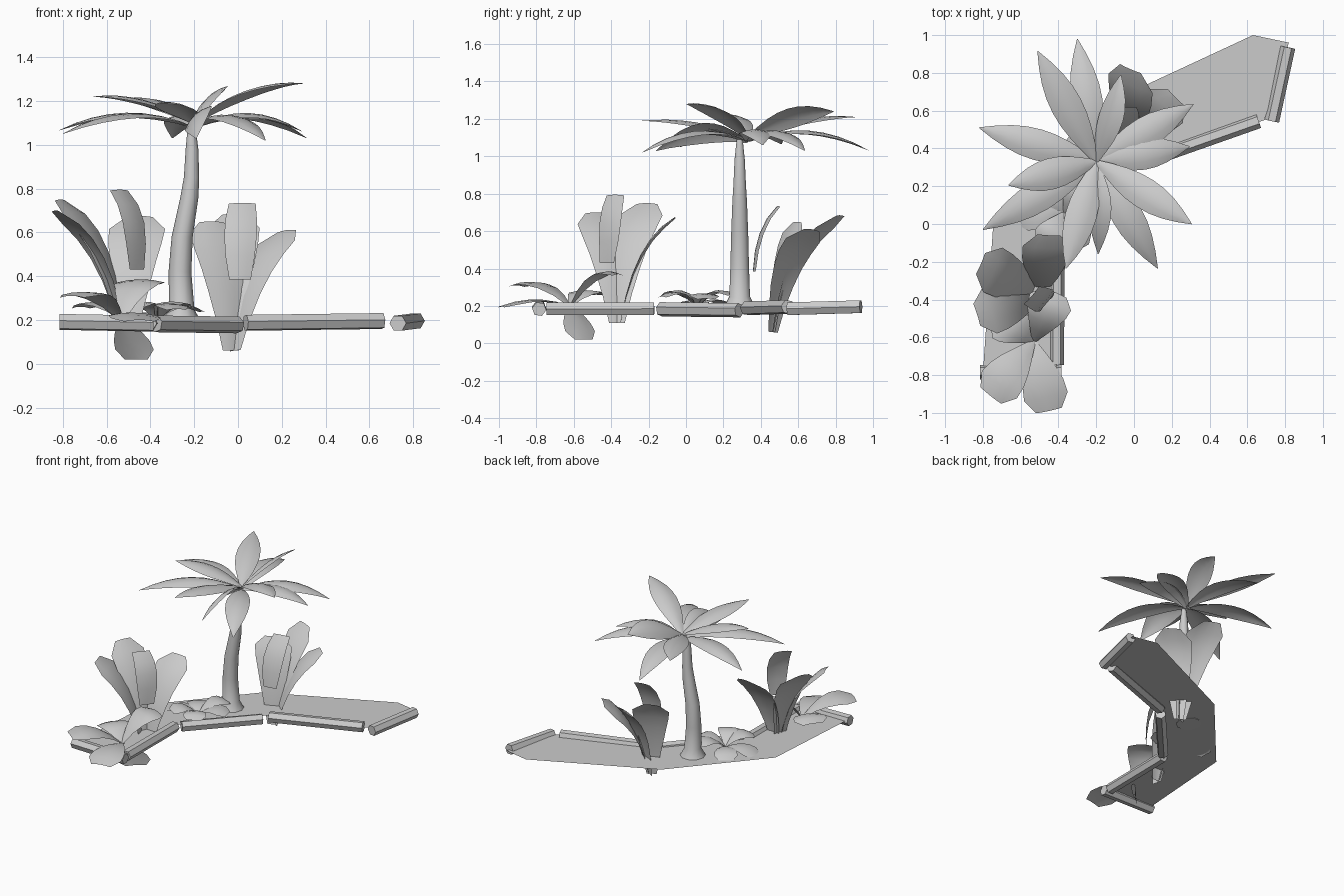
import bpy, bmesh, math
from mathutils import Vector as V

if "Cube" in bpy.data.objects:
    bpy.data.objects.remove(bpy.data.objects["Cube"])

Z = V((0, 0, 1))


def finish(name, bm, angle=None):
    me = bpy.data.meshes.new(name)
    bm.to_mesh(me)
    bm.free()
    ob = bpy.data.objects.new(name, me)
    bpy.context.collection.objects.link(ob)
    if angle:
        bpy.context.view_layer.objects.active = ob
        ob.select_set(True)
        bpy.ops.object.shade_smooth_by_angle(angle=math.radians(angle))
        ob.select_set(False)
    return ob


def blade(bm, a, b, c, widths, side=None, cup=0.15):
    """Leaf sheet along a quadratic curve a-b-c with half widths per row."""
    a, b, c = V(a), V(b), V(c)
    if side is None:
        d = c - a
        side = V((-d.y, d.x, 0))
    side = V(side).normalized()
    rows, n = [], len(widths) - 1
    for i, w in enumerate(widths):
        t = i / n
        p = a * (1 - t) ** 2 + b * 2 * t * (1 - t) + c * t * t
        tan = ((b - a) * (1 - t) + (c - b) * t).normalized()
        nor = tan.cross(side).normalized()
        if nor.z < 0:
            nor = -nor
        rows.append([bm.verts.new(p + side * w * k - nor * cup * w * k * k)
                     for k in (-1, -0.5, 0, 0.5, 1)])
    for r, s in zip(rows, rows[1:]):
        for j in range(4):
            bm.faces.new((r[j], r[j + 1], s[j + 1], s[j]))


def tube(name, path, sides, turn=0.0, angle=None):
    """Tube through (point, radius) rings."""
    bm = bmesh.new()
    axis = (V(path[-1][0]) - V(path[0][0])).normalized()
    u = axis.cross(Z if abs(axis.z) < 0.7 else V((0, 1, 0))).normalized()
    w = axis.cross(u)
    rings = []
    for p, r in path:
        rings.append([bm.verts.new(V(p) + r * (u * math.cos(q) + w * math.sin(q)))
                      for q in (turn + 2 * math.pi * i / sides for i in range(sides))])
    for r, s in zip(rings, rings[1:]):
        for i in range(sides):
            j = (i + 1) % sides
            bm.faces.new((r[i], r[j], s[j], s[i]))
    bm.faces.new(rings[0][::-1])
    bm.faces.new(rings[-1])
    bmesh.ops.recalc_face_normals(bm, faces=bm.faces)
    return finish(name, bm, angle)


# Flat bed of soil
bm = bmesh.new()
bm.faces.new([bm.verts.new((x, y, 0.195)) for x, y in (
    (0.63, 1.0), (-0.22, 0.605), (-0.745, 0.0), (-0.80, -0.79), (-0.41, -0.78),
    (-0.39, -0.15), (0.01, 0.31), (0.69, 0.55), (0.82, 0.96))])
bmesh.ops.recalc_face_normals(bm, faces=bm.faces)
finish("soil_bed", bm)

# Hexagonal border logs
logs = [((0.815, 0.935, 0.196), (0.73, 0.545, 0.185)),
        ((0.66, 0.545, 0.195), (0.035, 0.325, 0.187)),
        ((0.0, 0.285, 0.177), (-0.375, -0.135, 0.182)),
        ((-0.405, -0.17, 0.185), (-0.41, -0.745, 0.184)),
        ((-0.385, -0.785, 0.183), (-0.815, -0.785, 0.191))]
for i, (p, q) in enumerate(logs):
    tube(f"border_log_{i + 1}", [(p, 0.039), (q, 0.039)], 6, 0.15 * (i % 3))

# Palm trunk, leaning then straightening
tube("palm_trunk", [((x, 0.287, z), r) for x, z, r in (
    (-0.255, 0.19, 0.09), (-0.257, 0.25, 0.058), (-0.265, 0.42, 0.052),
    (-0.255, 0.58, 0.048), (-0.222, 0.76, 0.041), (-0.212, 0.85, 0.035),
    (-0.21, 0.98, 0.029), (-0.212, 1.09, 0.017))], 10, 0, 50)

# Palm crown: high fronds rise and level off, low fronds arch down
bm = bmesh.new()
tips = [(-0.30, 0.98, 1.03), (-0.51, 0.915, 1.21), (-0.82, 0.51, 1.065),
        (-0.665, 0.205, 1.22), (-0.80, -0.03, 1.05), (-0.36, -0.235, 1.19),
        (-0.19, -0.16, 1.03), (0.125, -0.235, 1.02), (0.305, 0.0, 1.28),
        (0.295, 0.41, 1.06), (0.315, 0.635, 1.03), (-0.07, 0.79, 1.24)]
frond = [0.012, 0.04, 0.063, 0.078, 0.083, 0.078, 0.062, 0.036, 0.002]
for i, (x, y, z) in enumerate(tips):
    high = z > 1.1
    start = V((-0.20, 0.33, 1.10 if high else 1.08))
    mid = start.lerp(V((x, y, z)), 0.5)
    mid.z = z + 0.03 if high else 1.22
    # a few fronds are twisted on edge
    side = {6: (1, 0, 0.9), 11: (1, -0.28, 0.8)}.get(i)
    blade(bm, start, mid, (x, y, z), frond, side, 0.25)
finish("palm_fronds", bm, 60)

# Tall broad-leaved plants: three fanned leaves and a short inner leaf
broad = [0.035, 0.06, 0.085, 0.105, 0.122, 0.128, 0.06]
strip = [0.05, 0.068, 0.075, 0.072, 0.062]
plants = {
    "tall_plant_right": ((-0.03, 0.45, 0.06), [
        ((-0.02, 0.82, 0.685), (0.92, -0.4, 0)), ((0.22, 0.67, 0.61), (0.7, -0.7, 0.1)),
        ((-0.12, 0.59, 0.65), (0.9, 0.4, 0))],
        ((0.01, 0.36, 0.385), (0.01, 0.37, 0.62), (0.02, 0.49, 0.735), (1, 0.15, 0))),
    "tall_plant_left": ((-0.50, -0.37, 0.11), [
        ((-0.81, -0.21, 0.75), (0.4, 0.92, 0)), ((-0.83, -0.48, 0.70), (-0.3, 0.95, 0)),
        ((-0.45, -0.06, 0.675), (1, -0.05, 0))],
        ((-0.465, -0.42, 0.43), (-0.44, -0.42, 0.68), (-0.54, -0.38, 0.795), (0.65, 0.75, 0))),
}
for name, (base, leaves, inner) in plants.items():
    bm = bmesh.new()
    for tip, side in leaves:
        b, t = V(base), V(tip)
        out = V((t.x - b.x, t.y - b.y, 0))
        mid = b + out * 0.28
        mid.z = b.z + (t.z - b.z) * 0.78
        blade(bm, b + out * 0.06, mid, t, broad, side, 0.1)
    a, m, c, side = inner
    blade(bm, a, m, c, strip, side, 0.1)
    finish(name, bm, 60)

# Low spreading rosettes
low = [0.012, 0.05, 0.085, 0.11, 0.118, 0.07]
rosettes = {
    "low_plant_front": ((-0.53, -0.62, 0.20), low, [
        (-0.76, -0.91, 0.31), (-0.45, -0.99, 0.20), (-0.42, -0.36, 0.37),
        (-0.72, -0.48, 0.26), (-0.47, -0.54, 0.02)]),
    "low_plant_middle": ((-0.37, 0.06, 0.20), [w * 0.68 for w in low], [
        (-0.16, 0.11, 0.24), (-0.28, -0.13, 0.25), (-0.48, -0.11, 0.26),
        (-0.62, 0.04, 0.19), (-0.50, 0.24, 0.20), (-0.26, 0.25, 0.26)]),
}
for name, (base, widths, tips) in rosettes.items():
    bm = bmesh.new()
    for tip in tips:
        b, t = V(base), V(tip)
        mid = b.lerp(t, 0.5)
        mid.z = max(b.z, t.z) + 0.07
        side = None
        if t.z < 0.1:  # one leaf hangs over the border
            side, mid.z = (1, 0.9, 0), 0.14
        blade(bm, b, mid, t, widths, side, 0.12)
    finish(name, bm, 60)
